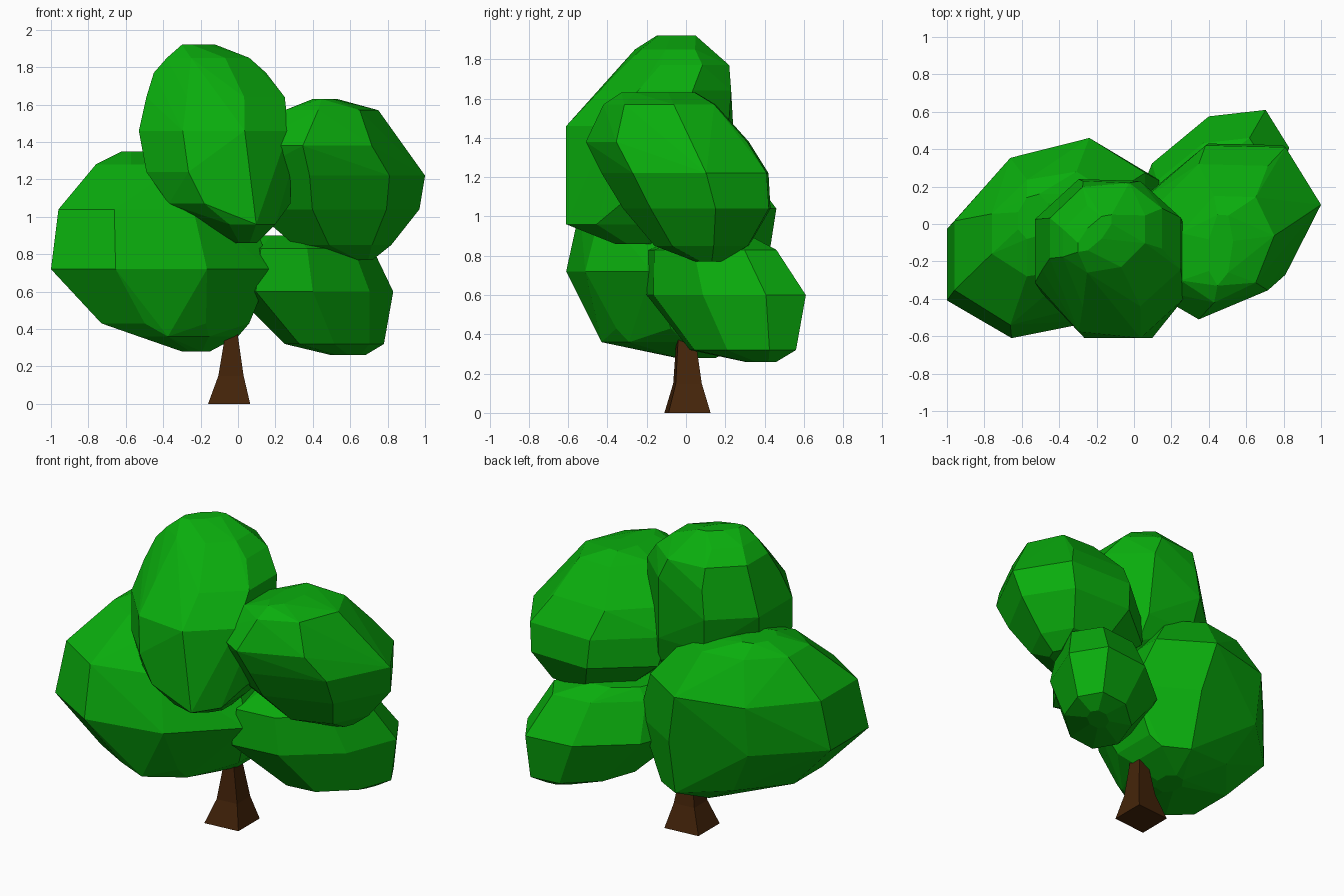
import bpy, bmesh
from math import sin, cos, pi


def material(name, rgb):
    m = bpy.data.materials.new(name)
    m.diffuse_color = (*rgb, 1)
    return m


def loft(name, rings, sides, skew, mat, hull=True, phase=0.5):
    """Stack polygon rings, each (z, x_min, x_max, y_min, y_max[, own skew])."""
    angles = [2 * pi * (k + phase) / sides for k in range(sides)]
    bm = bmesh.new()
    loops = []
    for z, x0, x1, y0, y1, *own in rings:
        s = own[0] if own else skew
        us = [cos(t) for t in angles]
        vs = [sin(t + s) for t in angles]
        # Fit the polygon exactly into its bounds
        fit = lambda w, ws, a, b: a + (b - a) * (w - min(ws)) / (max(ws) - min(ws))
        loops.append([bm.verts.new((fit(u, us, x0, x1), fit(v, vs, y0, y1), z))
                      for u, v in zip(us, vs)])
    if hull:
        bmesh.ops.convex_hull(bm, input=bm.verts[:])
        loose = [v for v in bm.verts if not v.link_faces]
        bmesh.ops.delete(bm, geom=loose, context='VERTS')
        bmesh.ops.dissolve_limit(bm, angle_limit=0.08, verts=bm.verts[:], edges=bm.edges[:])
    else:
        for a, b in zip(loops, loops[1:]):
            for i in range(sides):
                j = (i + 1) % sides
                bm.faces.new((a[i], a[j], b[j], b[i]))
        bm.faces.new(loops[0][::-1])
        bm.faces.new(loops[-1])
    bmesh.ops.recalc_face_normals(bm, faces=bm.faces[:])
    me = bpy.data.meshes.new(name)
    bm.to_mesh(me)
    bm.free()
    me.materials.append(mat)
    ob = bpy.data.objects.new(name, me)
    bpy.context.collection.objects.link(ob)
    return ob


leaf = material("leaf_green", (0.003, 0.42, 0.004))
bark = material("bark_brown", (0.06, 0.018, 0.003))

# Flared trunk rising into the foliage
loft("trunk", [(0, -0.16, 0.065, -0.11, 0.125),
               (0.15, -0.105, 0.03, -0.065, 0.08),
               (0.36, -0.07, 0.0, -0.05, 0.05),
               (0.75, -0.07, 0.0, -0.05, 0.05)], 4, 0.1, bark, hull=False)

# Large lower left clump
loft("foliage_left", [(0.28, -0.3, -0.15, -0.05, 0.15),
                      (0.36, -0.53, 0.0, -0.43, 0.33, 0.5),
                      (0.43, -0.73, 0.06, -0.46, 0.34, 0.35),
                      (0.72, -1.0, 0.18, -0.61, 0.41, 0.25),
                      (1.04, -0.96, 0.06, -0.54, 0.46, 0.28),
                      (1.28, -0.76, -0.12, -0.28, 0.28),
                      (1.35, -0.62, -0.46, -0.08, 0.16)], 8, 0.2, leaf)

# Tall top clump
loft("foliage_top", [(0.86, -0.03, 0.1, -0.36, -0.1),
                     (0.96, -0.15, 0.2, -0.61, 0.05),
                     (1.07, -0.37, 0.28, -0.61, 0.15, 0.15),
                     (1.24, -0.49, 0.28, -0.61, 0.2, 0.0),
                     (1.46, -0.53, 0.27, -0.61, 0.24, -0.1),
                     (1.64, -0.49, 0.25, -0.44, 0.23, 0.0),
                     (1.77, -0.45, 0.15, -0.32, 0.22, 0.1),
                     (1.85, -0.38, 0.06, -0.26, 0.13, 0.2),
                     (1.92, -0.3, -0.12, -0.15, 0.05, 0.9)], 8, -0.15, leaf)

# Upper right clump
loft("foliage_right", [(0.77, 0.6, 0.72, 0.05, 0.18),
                       (0.85, 0.3, 0.82, -0.16, 0.32),
                       (1.04, 0.08, 0.97, -0.32, 0.43),
                       (1.22, 0.04, 1.0, -0.43, 0.42),
                       (1.38, 0.05, 0.88, -0.51, 0.32),
                       (1.57, 0.25, 0.75, -0.42, 0.15),
                       (1.63, 0.4, 0.53, -0.33, 0.05)], 7, 0.2, leaf, phase=0)

# Small lower right clump, stretched towards the back right
loft("foliage_low", [(0.26, 0.5, 0.68, 0.3, 0.46),
                     (0.32, 0.25, 0.78, 0.02, 0.56),
                     (0.6, -0.03, 0.83, -0.2, 0.61),
                     (0.83, 0.02, 0.72, -0.19, 0.46),
                     (0.9, 0.12, 0.5, 0.0, 0.33)], 8, 0.5, leaf, phase=0)
